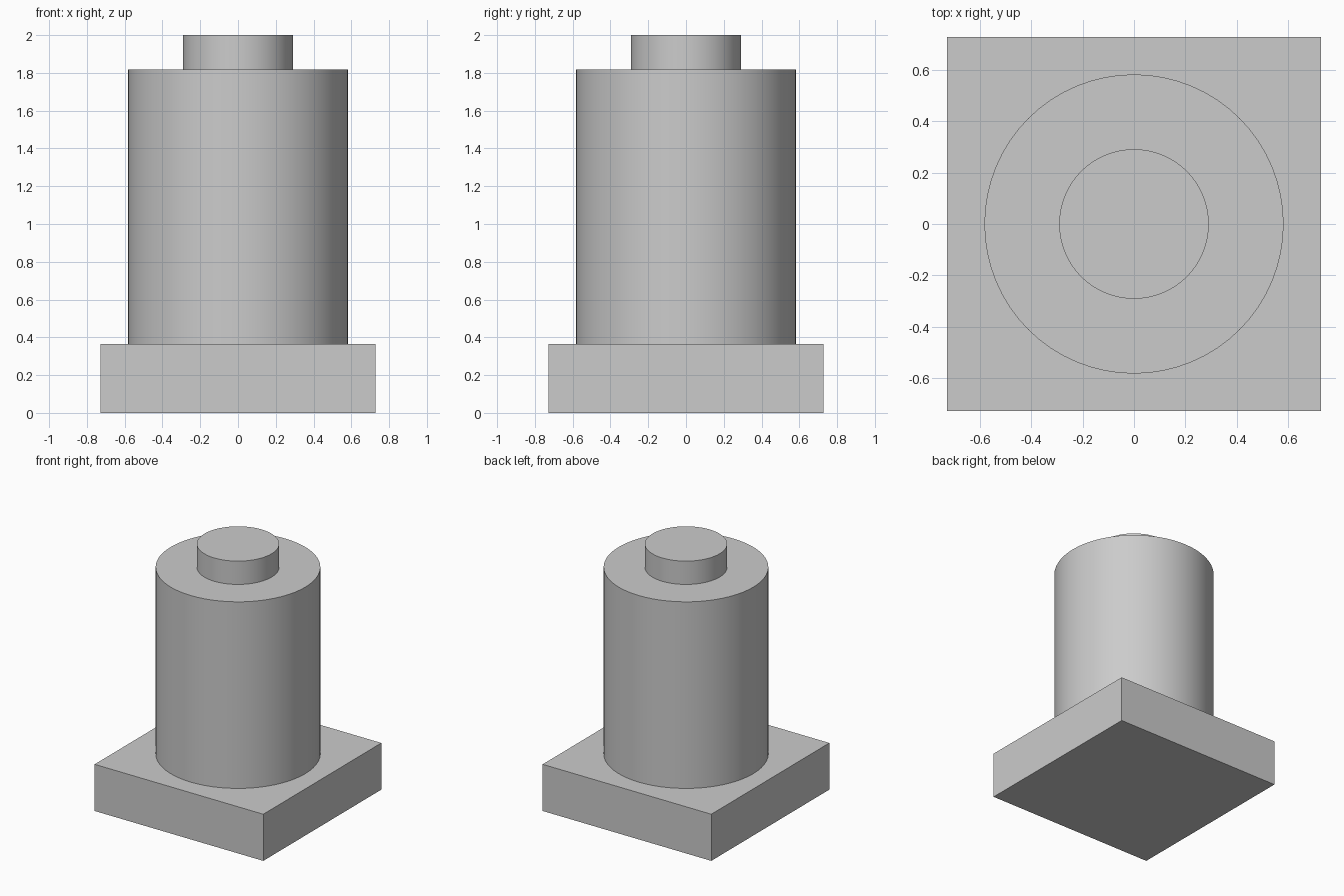
import bpy
import math

cube = bpy.data.objects.get("Cube")
if cube:
    bpy.data.objects.remove(cube, do_unlink=True)

# One plain grey for the whole model
grey = bpy.data.materials.new("light_grey")
grey.use_nodes = True
colour = (0.6, 0.6, 0.6, 1)
grey.diffuse_color = colour
grey.node_tree.nodes["Principled BSDF"].inputs["Base Color"].default_value = colour

UNIT = 2 / 11  # the model is eleven units tall


def finish(name):
    obj = bpy.context.object
    obj.name = obj.data.name = name
    obj.data.materials.append(grey)
    return obj


def add_cylinder(name, radius, bottom, height):
    bpy.ops.mesh.primitive_cylinder_add(
        vertices=64, radius=radius * UNIT, depth=height * UNIT,
        location=(0, 0, (bottom + height / 2) * UNIT))
    bpy.ops.object.shade_smooth_by_angle(angle=math.radians(30))
    return finish(name)


# Square base plate
bpy.ops.mesh.primitive_cube_add(size=1, location=(0, 0, UNIT))
base = finish("base_plate")
base.scale = (8 * UNIT, 8 * UNIT, 2 * UNIT)
bpy.ops.object.transform_apply(location=False, rotation=False, scale=True)

# Main column and the stud on top
add_cylinder("column", 3.2, 2, 8)
add_cylinder("top_stud", 1.6, 10, 1)
